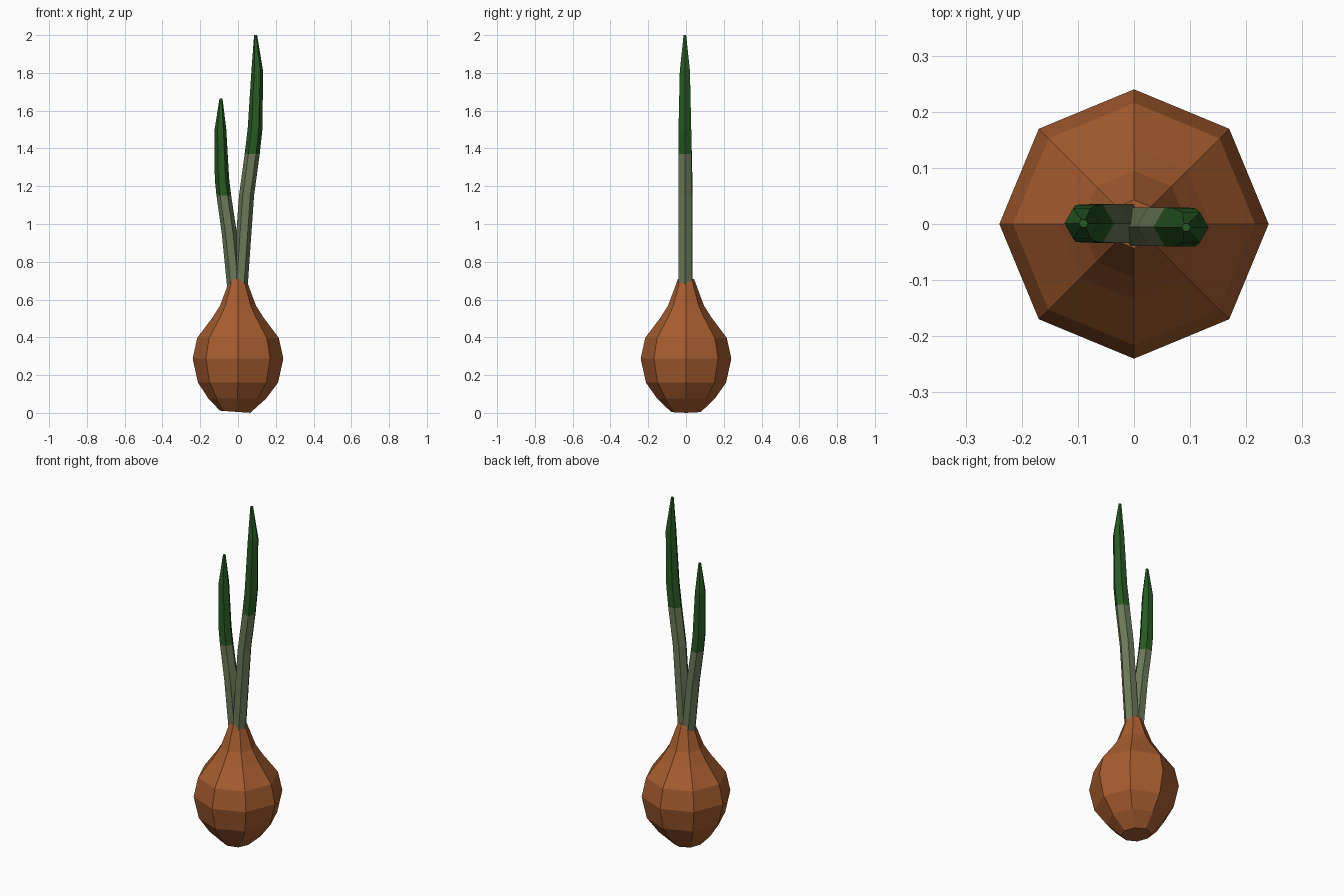
import bpy, bmesh, math

if "Cube" in bpy.data.objects:
    bpy.data.objects.remove(bpy.data.objects["Cube"])

def material(name, rgb):
    m = bpy.data.materials.new(name)
    m.diffuse_color = (*rgb, 1)
    m.use_nodes = True
    m.node_tree.nodes["Principled BSDF"].inputs["Base Color"].default_value = m.diffuse_color
    return m

skin = material("onion skin brown", (0.38, 0.108, 0.029))
pale = material("pale stalk green", (0.150, 0.190, 0.100))
dark = material("dark leaf green", (0.021, 0.100, 0.017))

def loft(name, rings, sides, mats, split=None):
    """Closed tube through rings (x, y, z, radius, slope); faces above split use the second material."""
    bm = bmesh.new()
    loops = []
    for x, y, z, r, slope in rings:
        loop = []
        for i in range(sides):
            a = 2 * math.pi * i / sides
            dx = r * math.cos(a)
            loop.append(bm.verts.new((x + dx, y + r * math.sin(a), z + slope * dx)))
        loops.append(loop)
    for lo, hi in zip(loops, loops[1:]):
        for i in range(sides):
            j = (i + 1) % sides
            bm.faces.new((lo[i], lo[j], hi[j], hi[i]))
    bm.faces.new(loops[0][::-1])
    bm.faces.new(loops[-1])
    bmesh.ops.recalc_face_normals(bm, faces=bm.faces)
    if split:
        for f in bm.faces:
            f.material_index = int(f.calc_center_median().z > split)
    me = bpy.data.meshes.new(name)
    bm.to_mesh(me)
    bm.free()
    for m in mats:
        me.materials.append(m)
    ob = bpy.data.objects.new(name, me)
    bpy.context.collection.objects.link(ob)

# Bulb: eight-sided, with a slightly tilted root end
loft("bulb", [
    (-0.015, 0, 0.006, 0.08, -0.07),
    (-0.004, 0, 0.075, 0.152, 0),
    (0, 0, 0.16, 0.212, 0),
    (0, 0, 0.287, 0.24, 0),
    (0, 0, 0.397, 0.216, 0),
    (0, 0, 0.505, 0.135, 0),
    (0, 0, 0.568, 0.095, 0),
    (0, 0, 0.708, 0.043, 0)], 8, [skin])

# Tall sprout, leaning right
loft("tall_sprout", [
    (0.012, -0.005, 0.68, 0.040, 0),
    (0.045, -0.005, 1.15, 0.040, 0),
    (0.075, -0.005, 1.37, 0.040, 0),
    (0.090, -0.006, 1.50, 0.039, 0),
    (0.102, -0.006, 1.81, 0.031, 0),
    (0.093, -0.006, 2.00, 0.008, 0)], 6, [pale, dark], 1.37)

# Short sprout, leaning left
loft("short_sprout", [
    (-0.018, 0.001, 0.67, 0.040, 0),
    (-0.046, 0.001, 0.95, 0.040, 0),
    (-0.075, 0.001, 1.15, 0.039, 0),
    (-0.085, 0.001, 1.24, 0.038, 0),
    (-0.093, 0.001, 1.50, 0.031, 0),
    (-0.090, 0.001, 1.665, 0.008, 0)], 6, [pale, dark], 1.15)
